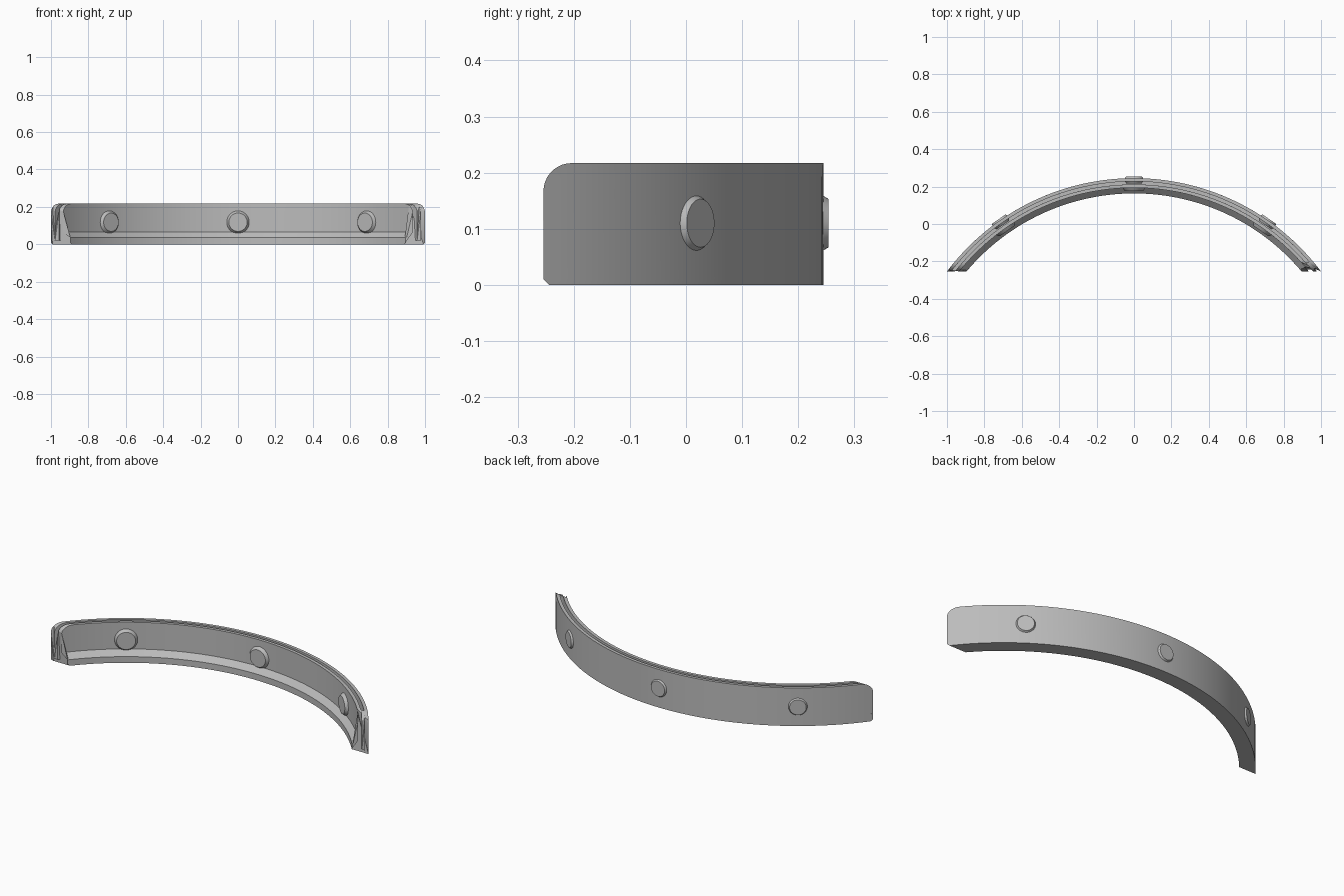
import bpy, bmesh, math
from mathutils import Matrix, Vector

cube = bpy.data.objects.get("Cube")
if cube:
    bpy.data.objects.remove(cube)

OUTER, CENTRE_Y, END_Y = 1.2515, -1.0065, -0.254
HEIGHT, FILLET, CHAMFER = 0.217, 0.05, 0.01
SLOT_OUT, SLOT_IN, WALL_IN, LIP_IN = 1.234, 1.218, 1.2, 1.17
SEGMENTS = 72

grey = bpy.data.materials.new("Plain grey")
grey.use_nodes = True
grey.diffuse_color = (0.5, 0.5, 0.5, 1)
grey.node_tree.nodes["Principled BSDF"].inputs["Base Color"].default_value = (0.5, 0.5, 0.5, 1)


def finish(name, bm, smooth=30):
    bmesh.ops.recalc_face_normals(bm, faces=bm.faces)
    mesh = bpy.data.meshes.new(name)
    bm.to_mesh(mesh)
    bm.free()
    mesh.materials.append(grey)
    obj = bpy.data.objects.new(name, mesh)
    bpy.context.collection.objects.link(obj)
    bpy.ops.object.select_all(action='DESELECT')
    obj.select_set(True)
    bpy.context.view_layer.objects.active = obj
    bpy.ops.object.shade_smooth_by_angle(angle=math.radians(smooth))
    return obj


def end_y(z):
    """Flat end with a rounded top corner and a chamfered bottom corner."""
    if z < CHAMFER:
        return END_Y + CHAMFER - z
    rise = max(0, z - (HEIGHT - FILLET))
    return END_Y + FILLET - math.sqrt(max(0, FILLET ** 2 - rise ** 2))


# Heights of the rows that follow the rounded corner
rows = [HEIGHT - FILLET + FILLET * math.sin(math.radians(a)) for a in range(0, 91, 10)]

# Cross-section: back wall, slot, inner wall and sloped lip
profile = [(OUTER, 0), (OUTER, CHAMFER)]
profile += [(OUTER, z) for z in rows]
profile += [(SLOT_OUT, z) for z in reversed(rows)]
profile += [(SLOT_OUT, 0.02), (SLOT_IN, 0.02)]
profile += [(SLOT_IN, z) for z in rows]
profile += [(WALL_IN, z) for z in reversed(rows)]
profile += [(WALL_IN, 0.065), (LIP_IN, 0.035), (LIP_IN, CHAMFER), (LIP_IN, 0)]

# Sweep the section along the arc, each row stopping at the shaped end
bm = bmesh.new()
rings = []
for i in range(SEGMENTS + 1):
    t = 2 * i / SEGMENTS - 1
    ring = []
    for r, z in profile:
        a = t * math.acos((end_y(z) - CENTRE_Y) / r)
        ring.append(bm.verts.new((r * math.sin(a), CENTRE_Y + r * math.cos(a), z)))
    rings.append(ring)
count = len(profile)
for a, b in zip(rings, rings[1:]):
    for k in range(count):
        n = (k + 1) % count
        bm.faces.new((a[k], a[n], b[n], b[k]))
caps = [bm.faces.new(rings[0]), bm.faces.new(rings[-1])]
bmesh.ops.triangulate(bm, faces=caps)
finish("curved_channel", bm)


def stud(name, angle, start, stop, base, face, z):
    """Tapered round head along the radius, widest at its base."""
    out = Vector((math.sin(angle), math.cos(angle), 0))
    spin = Vector((0, 0, 1)).rotation_difference(out * (1 if stop > start else -1))
    middle = Vector((0, CENTRE_Y, z)) + out * (start + stop) / 2
    bm = bmesh.new()
    bmesh.ops.create_cone(bm, cap_ends=True, segments=40, radius1=base, radius2=face,
                          depth=abs(stop - start),
                          matrix=Matrix.Translation(middle) @ spin.to_matrix().to_4x4())
    finish(name, bm)


# Studs on both walls and inside the slot
for side, angle in (("right", -35), ("middle", 0), ("left", 35)):
    a = math.radians(angle)
    stud(side + "_back_stud", a, OUTER - 0.004, OUTER + 0.009, 0.051, 0.043, 0.11)
    stud(side + "_slot_stud", a, SLOT_OUT + 0.004, SLOT_IN + 0.004, 0.051, 0.04, 0.11)
    stud(side + "_front_stud", a, WALL_IN + 0.004, WALL_IN - 0.017, 0.064, 0.049, 0.118)
